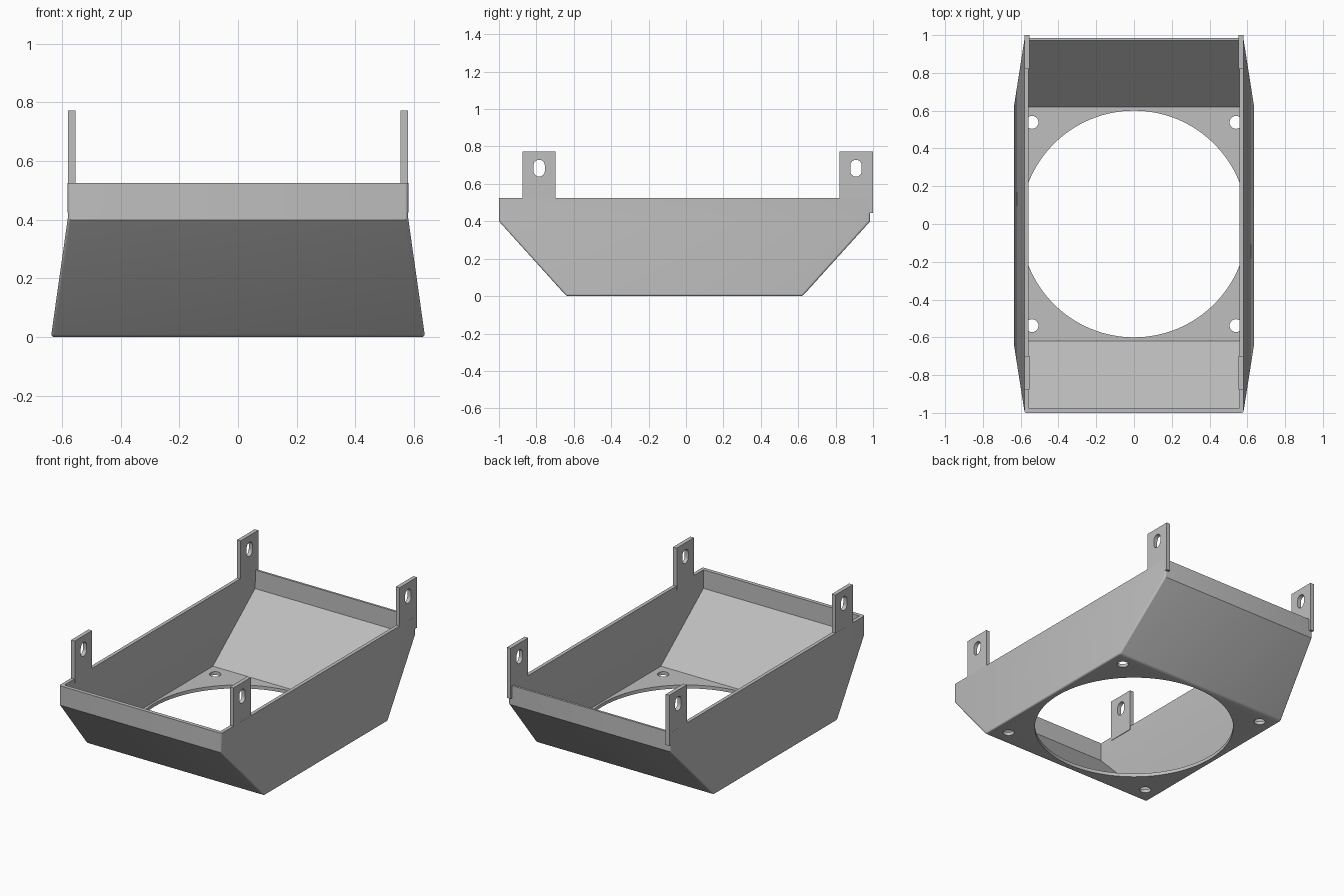
import bpy, bmesh
from math import pi, cos, sin, radians

cube = bpy.data.objects.get("Cube")
if cube:
    bpy.data.objects.remove(cube, do_unlink=True)

grey = bpy.data.materials.new("light_grey")
grey.use_nodes = True
GREY = (0.52, 0.52, 0.52, 1)
grey.diffuse_color = GREY
grey.node_tree.nodes["Principled BSDF"].inputs["Base Color"].default_value = GREY


def select(ob):
    bpy.ops.object.select_all(action="DESELECT")
    ob.select_set(True)
    bpy.context.view_layer.objects.active = ob


def make_object(name, bm):
    bmesh.ops.recalc_face_normals(bm, faces=bm.faces[:])
    mesh = bpy.data.meshes.new(name)
    bm.to_mesh(mesh)
    bm.free()
    ob = bpy.data.objects.new(name, mesh)
    bpy.context.collection.objects.link(ob)
    mesh.materials.append(grey)
    return ob


# Duct tray: one skin lofted up the outside, over the rim and down the inside
# Each level is half width, front y, back y, height
LEVELS = [
    (0.638, -0.639, 0.623, 0.0),
    (0.581, -1.0, 0.985, 0.4),
    (0.581, -1.0, 0.985, 0.525),
    (0.558, -0.975, 0.971, 0.525),
    (0.558, -0.975, 0.971, 0.405),
    (0.614, -0.62, 0.62, 0.022),
]
bm = bmesh.new()
rings = []
for w, front, back, z in LEVELS:
    corners = [(-w, front), (w, front), (w, back), (-w, back)]
    rings.append([bm.verts.new((x, y, z)) for x, y in corners])
for low, high in zip(rings, rings[1:]):
    for i in range(4):
        j = (i + 1) % 4
        bm.faces.new((low[i], low[j], high[j], high[i]))
bm.faces.new(rings[0])
bm.faces.new(rings[-1])

# Soft outer edges around the floor and up the sloping corners
soft = [bm.edges.get((rings[0][i], rings[0][(i + 1) % 4])) for i in range(4)]
soft += [bm.edges.get((rings[k][i], rings[k + 1][i])) for k in (0, 1) for i in range(4)]
bmesh.ops.bevel(bm, geom=soft, offset=0.012, segments=4, profile=0.5, affect="EDGES")
tray = make_object("duct_tray", bm)

# Fan opening and four screw holes through the floor
holes = [(0, 0, 0.6, 128)]
holes += [(sx * 0.54, sy * 0.538, 0.034, 32) for sx in (-1, 1) for sy in (-1, 1)]
for x, y, radius, sides in holes:
    bpy.ops.mesh.primitive_cylinder_add(vertices=sides, radius=radius, depth=0.2, location=(x, y, 0))
    cutter = bpy.context.object
    cutter.name = "hole_cutter"
    cutter.hide_render = True
    cutter.data.materials.append(grey)
    mod = tray.modifiers.new("hole", "BOOLEAN")
    mod.operation = "DIFFERENCE"
    mod.solver = "EXACT"
    mod.object = cutter
    select(tray)
    bpy.ops.object.modifier_apply(modifier=mod.name)
    bpy.data.objects.remove(cutter, do_unlink=True)
select(tray)
bpy.ops.object.shade_smooth_by_angle(angle=radians(30))


# Mounting tabs: flat plates with an upright rounded slot
def slot_outline(cy, cz, radius, straight, steps=12):
    pts = []
    for side in (1, -1):
        for i in range(steps + 1):
            a = pi * i / steps
            pts.append((cy + side * radius * cos(a), cz + side * (straight + radius * sin(a))))
    return pts


def mounting_tab(name, x, y0, y1, bottom, slot_y):
    curve = bpy.data.curves.new(name, "CURVE")
    curve.dimensions = "2D"
    curve.fill_mode = "BOTH"
    curve.extrude = 0.013
    plate = [(y0, bottom), (y1, bottom), (y1, 0.772), (y0, 0.772)]
    for outline in (plate, slot_outline(slot_y, 0.684, 0.03, 0.015)):
        spline = curve.splines.new("POLY")
        spline.points.add(len(outline) - 1)
        for point, (u, v) in zip(spline.points, outline):
            point.co = (u, v, 0, 1)
        spline.use_cyclic_u = True
    ob = bpy.data.objects.new(name, curve)
    bpy.context.collection.objects.link(ob)
    curve.materials.append(grey)
    ob.rotation_euler = (pi / 2, 0, pi / 2)
    ob.location.x = x
    select(ob)
    bpy.ops.object.convert(target="MESH")
    bpy.ops.object.shade_smooth_by_angle(angle=radians(30))


for side, sx in (("left", 1), ("right", -1)):
    mounting_tab("front_tab_" + side, sx * 0.5675, -0.875, -0.698, 0.5, -0.785)
    mounting_tab("back_tab_" + side, sx * 0.5675, 0.82, 1.0, 0.445, 0.909)
